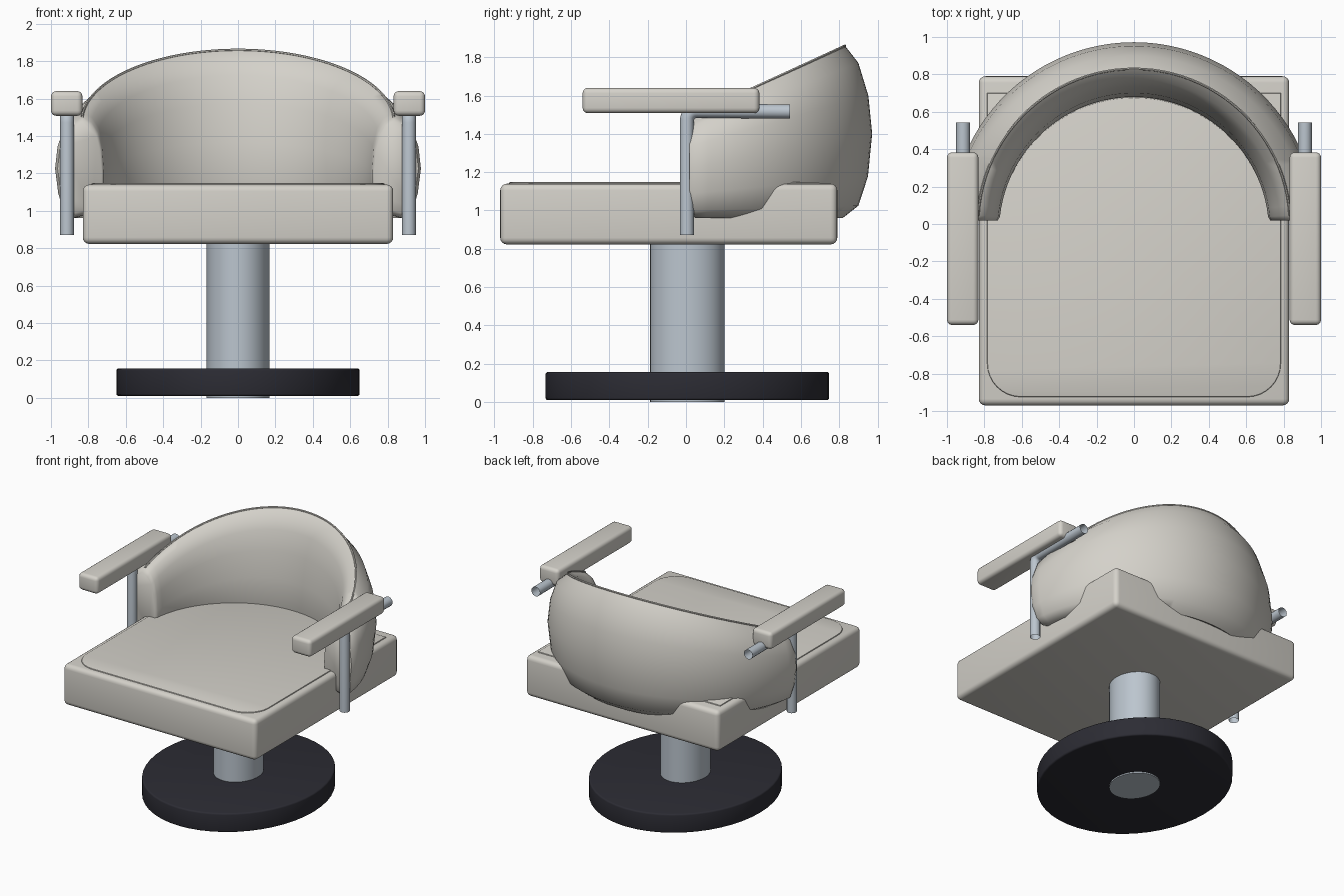
import bpy, bmesh, math
from mathutils import Vector

if "Cube" in bpy.data.objects:
    bpy.data.objects.remove(bpy.data.objects["Cube"], do_unlink=True)


def material(name, rgb):
    m = bpy.data.materials.new(name)
    m.use_nodes = True
    m.diffuse_color = (*rgb, 1)
    m.node_tree.nodes["Principled BSDF"].inputs["Base Color"].default_value = (*rgb, 1)
    return m


CREAM = material("cream_upholstery", (0.66, 0.64, 0.59))
STEEL = material("brushed_steel", (0.50, 0.56, 0.62))
BLACK = material("black_base", (0.025, 0.025, 0.034))


def finish(bm, name, mat, angle=40):
    bmesh.ops.recalc_face_normals(bm, faces=bm.faces)
    mesh = bpy.data.meshes.new(name)
    bm.to_mesh(mesh)
    bm.free()
    mesh.materials.append(mat)
    obj = bpy.data.objects.new(name, mesh)
    bpy.context.collection.objects.link(obj)
    smooth(obj, angle)
    return obj


def smooth(obj, angle):
    bpy.ops.object.select_all(action='DESELECT')
    obj.select_set(True)
    bpy.context.view_layer.objects.active = obj
    bpy.ops.object.shade_smooth_by_angle(angle=math.radians(angle))


def soft_box(name, lo, hi, radius):
    lo, hi = Vector(lo), Vector(hi)
    bm = bmesh.new()
    bmesh.ops.create_cube(bm, size=1)
    for v in bm.verts:
        v.co = (lo + hi) / 2 + v.co * (hi - lo)
    bmesh.ops.bevel(bm, geom=bm.edges[:], offset=radius, segments=4,
                    profile=0.5, affect='EDGES')
    return finish(bm, name, CREAM)


def disc(name, rx, ry, z0, z1, mat, bevel):
    bm = bmesh.new()
    bmesh.ops.create_cone(bm, cap_ends=True, segments=48, radius1=1, radius2=1, depth=1)
    for v in bm.verts:
        v.co = (v.co.x * rx, v.co.y * ry + 0.007, z0 + (v.co.z + 0.5) * (z1 - z0))
    if bevel:
        rims = [e for e in bm.edges if abs(e.verts[0].co.z - e.verts[1].co.z) < 1e-4]
        bmesh.ops.bevel(bm, geom=rims, offset=bevel, segments=3, profile=0.5, affect='EDGES')
    return finish(bm, name, mat)


def tube(name, points, radius, mat, sides=4):
    curve = bpy.data.curves.new(name, 'CURVE')
    curve.dimensions = '3D'
    curve.bevel_depth = radius
    curve.bevel_resolution = sides
    spline = curve.splines.new('POLY')
    spline.points.add(len(points) - 1)
    for p, co in zip(spline.points, points):
        p.co = (*co, 1)
    curve.materials.append(mat)
    obj = bpy.data.objects.new(name, curve)
    bpy.context.collection.objects.link(obj)
    bpy.ops.object.select_all(action='DESELECT')
    obj.select_set(True)
    bpy.context.view_layer.objects.active = obj
    bpy.ops.object.convert(target='MESH')
    smooth(bpy.context.object, 50)


# Pedestal
disc("base_plate", 0.65, 0.74, 0.01, 0.157, BLACK, 0.012)
disc("column", 0.168, 0.194, 0, 0.84, STEEL, 0)

# Seat block and the thin raised top panel with rounded front corners
soft_box("seat", (-0.83, -0.97, 0.823), (0.83, 0.79, 1.14), 0.035)
bm = bmesh.new()
outline = [(0.785, 0.7)]
for i in range(9):
    a = -math.pi / 2 * i / 8
    outline.append((0.605 + 0.18 * math.cos(a), -0.745 + 0.18 * math.sin(a)))
outline += [(-x, y) for x, y in reversed(outline)]
panel = bm.faces.new([bm.verts.new((x, y, 1.13)) for x, y in outline])
side = bmesh.ops.extrude_face_region(bm, geom=[panel])
top = [v for v in side["geom"] if isinstance(v, bmesh.types.BMVert)]
for v in top:
    v.co.z = 1.148
rim = [e for e in bm.edges if all(v in top for v in e.verts)]
bmesh.ops.bevel(bm, geom=rim, offset=0.008, segments=2, profile=0.5, affect='EDGES')
finish(bm, "seat_panel", CREAM)

# Wraparound back: (height fraction, radius at the middle, radius at the ends)
SECTION = [(0.0, 0.82, 0.88), (0.07, 0.90, 0.935), (0.24, 0.95, 0.963),
           (0.49, 0.972, 0.98), (0.71, 0.952, 0.967), (0.90, 0.90, 0.93),
           (1.0, 0.83, 0.835), (0.95, 0.775, 0.785), (0.85, 0.735, 0.75),
           (0.68, 0.70, 0.728), (0.45, 0.68, 0.72), (0.2, 0.675, 0.722),
           (0.06, 0.72, 0.77)]
STEPS = 48


def back_point(angle, t, mid, end):
    s = math.sin(angle)
    r = end + (mid - end) * s
    low, high = 0.962, 1.48 + 0.458 * 0.83 * s
    return Vector((r * math.cos(angle), r * s, low + t * (high - low)))


bm = bmesh.new()
rings = []
start = 0.055
for i in range(STEPS + 1):
    a = start + (math.pi - 2 * start) * i / STEPS
    rings.append([back_point(a, *p) for p in SECTION])


def end_ring(ring):
    # Slightly smaller ring that rounds off the tip
    c = sum(ring, Vector()) / len(ring)
    small = [c + (p - c) * 0.9 for p in ring]
    for p in small:
        p.y = 0.018
    return small


rings = [end_ring(rings[0])] + rings + [end_ring(rings[-1])]
verts = [[bm.verts.new(p) for p in ring] for ring in rings]
n = len(SECTION)
for a, b in zip(verts, verts[1:]):
    for j in range(n):
        k = (j + 1) % n
        bm.faces.new((a[j], a[k], b[k], b[j]))
bm.faces.new(verts[0])
bm.faces.new(verts[-1])
finish(bm, "backrest", CREAM, 65)

# Piping along the top edge of the back
tube("back_piping", [ring[6] for ring in rings[1:-1]], 0.007, CREAM, 1)

# Arms: padded rest on a bent open steel tube
for name, s in (("left", 1), ("right", -1)):
    xs = sorted((s * 0.832, s * 1.0))
    soft_box(name + "_armrest", (xs[0], -0.54, 1.508), (xs[1], 0.383, 1.64), 0.028)
    x = s * 0.914
    path = [(x, 0.005, 0.872)]
    for i in range(7):
        a = math.pi / 2 * i / 6
        path.append((x, 0.055 - 0.05 * math.cos(a), 1.47 + 0.05 * math.sin(a)))
    path.append((x, 0.542, 1.517))
    tube(name + "_arm_tube", path, 0.037, STEEL)
